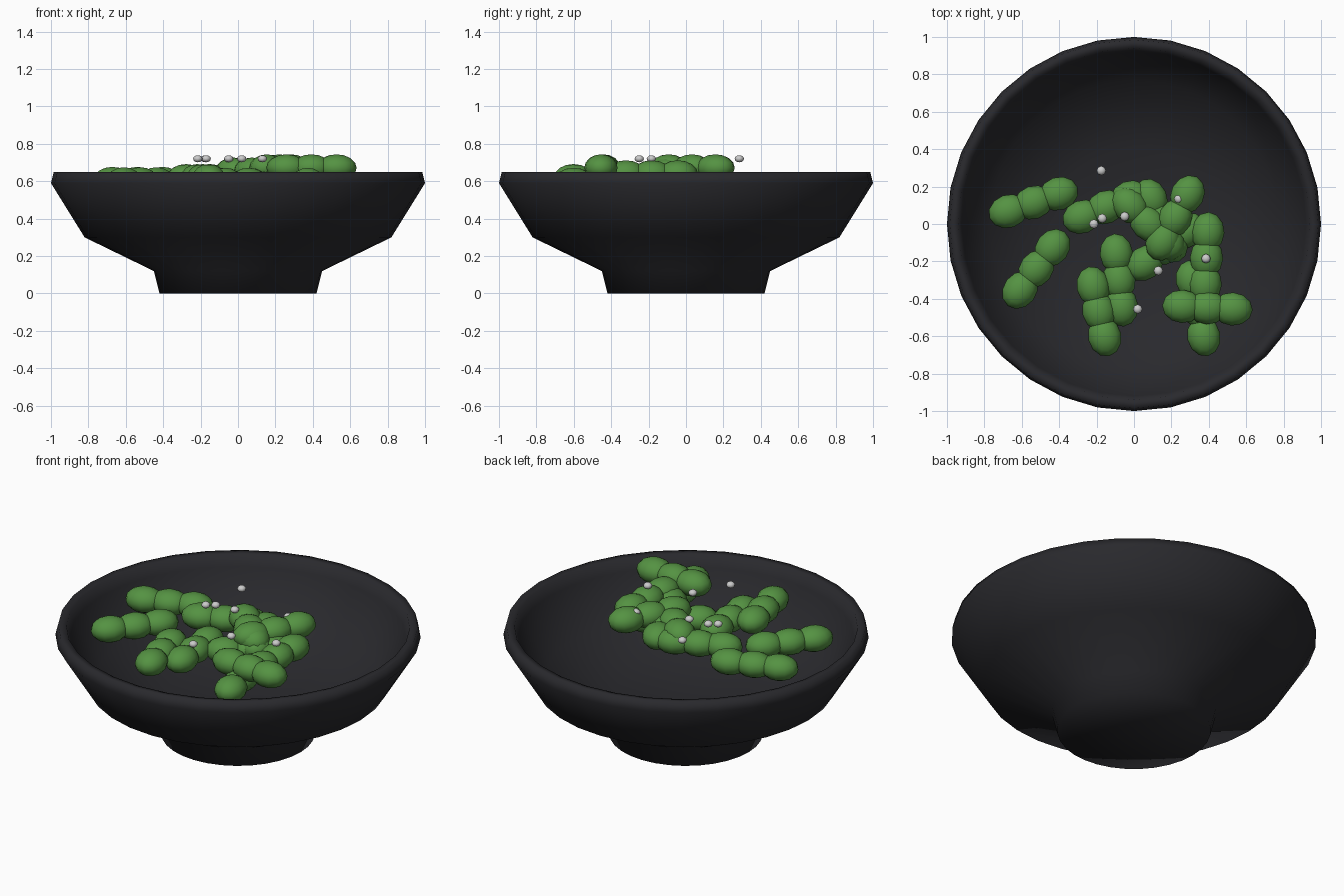
import bpy, bmesh
from math import cos, sin, pi, atan2
from mathutils import Matrix, Vector

if "Cube" in bpy.data.objects:
    bpy.data.objects.remove(bpy.data.objects["Cube"])


def material(name, rgb):
    m = bpy.data.materials.new(name)
    m.diffuse_color = (*rgb, 1)
    m.use_nodes = True
    m.node_tree.nodes["Principled BSDF"].inputs["Base Color"].default_value = m.diffuse_color
    return m


def make_object(name, bm, mat=None):
    bmesh.ops.recalc_face_normals(bm, faces=bm.faces)
    for f in bm.faces:
        f.smooth = True
    me = bpy.data.meshes.new(name)
    bm.to_mesh(me)
    bm.free()
    ob = bpy.data.objects.new(name, me)
    bpy.context.collection.objects.link(ob)
    if mat:
        me.materials.append(mat)
    return ob


def lathe(name, profile, sides, mat):
    bm = bmesh.new()
    rings = []
    for r, z in profile:
        if r == 0:
            rings.append([bm.verts.new((0, 0, z))] * sides)
        else:
            rings.append([bm.verts.new((r * cos(2 * pi * i / sides), r * sin(2 * pi * i / sides), z))
                          for i in range(sides)])
    for a, b in zip(rings, rings[1:]):
        for i in range(sides):
            j = (i + 1) % sides
            bm.faces.new(list(dict.fromkeys((a[i], a[j], b[j], b[i]))))
    return make_object(name, bm, mat)


dark = material("dark_glaze", (0.022, 0.022, 0.026))
green = material("pod_green", (0.09, 0.29, 0.055))

# Footed bowl: outside, lip, then inside down to the floor
lathe("bowl", [(0, 0), (0.42, 0), (0.45, 0.12), (0.82, 0.30), (1.0, 0.59), (0.985, 0.65),
               (0.94, 0.645), (0.92, 0.58), (0.77, 0.35), (0.42, 0.20), (0, 0.18)], 32, dark)

# Bean pods: first end, last end, height of centre line
pods = [
    ((-0.68, 0.065), (-0.395, 0.165), 0.605),
    ((-0.615, -0.36), (-0.43, -0.12), 0.603),
    ((-0.285, 0.035), (-0.015, 0.145), 0.62),
    ((-0.03, 0.105), (0.18, -0.10), 0.655),
    ((0.085, 0.145), (0.20, -0.11), 0.62),
    ((0.29, 0.165), (0.15, -0.10), 0.672),
    ((0.395, -0.035), (0.38, -0.33), 0.64),
    ((0.25, -0.44), (0.535, -0.455), 0.672),
    ((0.375, -0.61), (0.31, -0.29), 0.60),
    ((-0.095, -0.15), (-0.065, -0.45), 0.60),
    ((-0.22, -0.325), (-0.155, -0.61), 0.62),
    ((0.05, -0.215), (0.29, -0.03), 0.60),
]
for n, (a, b, z) in enumerate(pods, 1):
    a, b = Vector((*a, z)), Vector((*b, z))
    turn = Matrix.Rotation(atan2(b.y - a.y, b.x - a.x), 4, 'Z')
    bm = bmesh.new()
    for t in (0.03, 0.5, 0.97):
        place = Matrix.Translation(a.lerp(b, t)) @ turn @ Matrix.Diagonal((0.108, 0.089, 0.072, 1))
        bmesh.ops.create_uvsphere(bm, u_segments=12, v_segments=8, radius=1, matrix=place)
    make_object(f"bean_pod_{n}", bm, green)

# Salt flakes
salt = [(-0.175, 0.285), (-0.17, 0.03), (-0.215, 0.0), (-0.05, 0.04),
        (0.24, 0.135), (0.13, -0.25), (0.385, -0.185), (0.02, -0.455)]
for n, (x, y) in enumerate(salt, 1):
    bm = bmesh.new()
    place = Matrix.Translation((x, y, 0.72)) @ Matrix.Diagonal((1, 1, 0.75, 1))
    bmesh.ops.create_uvsphere(bm, u_segments=8, v_segments=6, radius=0.025, matrix=place)
    make_object(f"salt_flake_{n}", bm)
